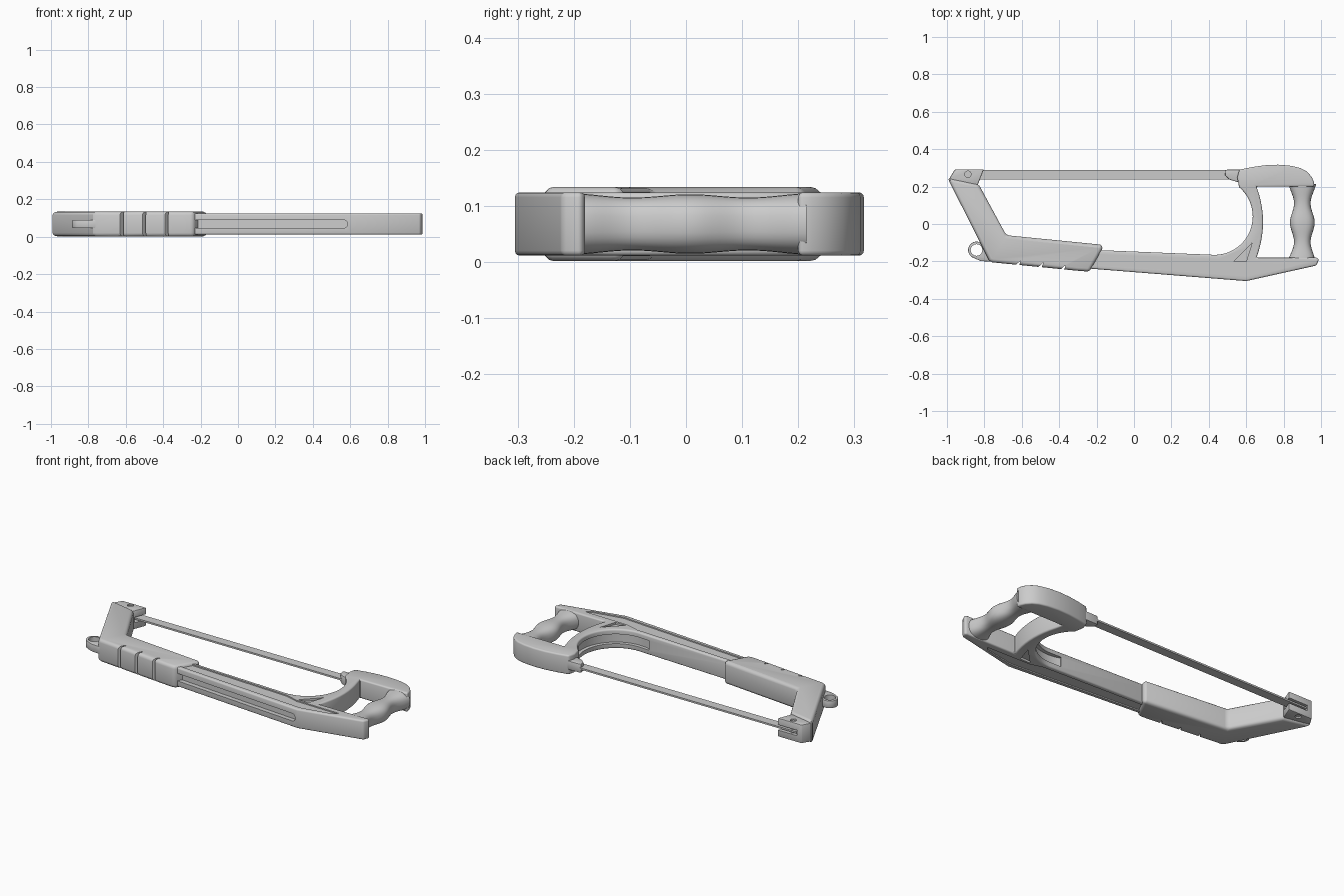
import bpy, bmesh, math
from math import sin, cos, pi, radians

if "Cube" in bpy.data.objects:
    bpy.data.objects.remove(bpy.data.objects["Cube"])

MID = 0.068  # mid-plane height of the flat-lying saw


def from_bmesh(name, bm):
    bmesh.ops.recalc_face_normals(bm, faces=bm.faces)
    me = bpy.data.meshes.new(name)
    bm.to_mesh(me)
    bm.free()
    ob = bpy.data.objects.new(name, me)
    bpy.context.collection.objects.link(ob)
    return ob


def activate(ob):
    bpy.ops.object.select_all(action='DESELECT')
    ob.select_set(True)
    bpy.context.view_layer.objects.active = ob


def slab(name, pts, half, bevel=0.0, segs=2, z=MID):
    """Outline in XY extruded symmetrically about height z."""
    bm = bmesh.new()
    face = bm.faces.new([bm.verts.new((x, y, z - half)) for x, y in pts])
    top = bmesh.ops.extrude_face_region(bm, geom=[face])
    vs = [g for g in top['geom'] if isinstance(g, bmesh.types.BMVert)]
    bmesh.ops.translate(bm, verts=vs, vec=(0, 0, 2 * half))
    ob = from_bmesh(name, bm)
    if bevel:
        m = ob.modifiers.new('bevel', 'BEVEL')
        m.width, m.segments = bevel, segs
        m.limit_method, m.angle_limit = 'ANGLE', radians(50)
        activate(ob)
        bpy.ops.object.modifier_apply(modifier='bevel')
    return ob


def cut(ob, *cutters):
    for c in cutters:
        c.hide_render = True
        m = ob.modifiers.new('cut', 'BOOLEAN')
        m.operation, m.object, m.solver = 'DIFFERENCE', c, 'EXACT'
        activate(ob)
        bpy.ops.object.modifier_apply(modifier='cut')
        bpy.data.objects.remove(c)


def smooth(ob, angle=32):
    activate(ob)
    bpy.ops.object.shade_smooth_by_angle(angle=radians(angle))


def arc(cx, cy, r, a0, a1, n):
    return [(cx + r * cos(radians(a0 + (a1 - a0) * i / n)),
             cy + r * sin(radians(a0 + (a1 - a0) * i / n))) for i in range(n + 1)]


def rect(x0, y0, x1, y1):
    return [(x0, y0), (x1, y0), (x1, y1), (x0, y1)]


# Rear frame: beam, curved pillar and top of the D handle
outline = [(-0.28, -0.235), (0.60, -0.305), (0.975, -0.222), (0.99, -0.187), (0.975, -0.18), (0.655, -0.18)]
outline += [(0.69 - 0.035 * (t / 5) ** 2, 0.01 + 0.038 * t) for t in range(-4, 6)]
outline += [(0.965, 0.2), (0.962, 0.225), (0.95, 0.252), (0.925, 0.28), (0.89, 0.299), (0.84, 0.311),
            (0.77, 0.317), (0.70, 0.314), (0.63, 0.304), (0.563, 0.29), (0.552, 0.25)]
outline += arc(0.43, 0.04, 0.205, 50, -90, 28)
outline += [(-0.28, -0.136)]
frame = slab('rear_frame', outline, 0.0565, 0.009, 3)

# Long slot on the underside of the beam
slot = [(-0.5, -0.022)] + arc(0.385, 0, 0.022, -90, 90, 10) + [(-0.5, 0.022)]
slot_cut = slab('slot_cutter', slot, 0.03, z=0)
slot_cut.rotation_euler = (pi / 2, 0, math.atan2(-0.07, 0.88))
slot_cut.location = (0.18, -0.275, MID)
bpy.context.view_layer.update()

# Groove inside the curve, and shallow panels on both faces
groove = slab('groove_cutter', arc(0.43, 0.04, 0.226, 20, -110, 28) + [(0.43, 0.04)], 0.028)
cut(frame, slot_cut, groove)
panel = [(-0.3, -0.155), (0.45, -0.189), (0.53, -0.212), (0.81, -0.218), (0.785, -0.242), (0.60, -0.278), (-0.3, -0.212)]
gusset = [(0.535, -0.2), (0.60, -0.2), (0.632, -0.10), (0.60, -0.135)]
for z in (MID - 0.0575, MID + 0.0575):
    cut(frame, slab('panel_cutter', panel, 0.008, z=z), slab('gusset_cutter', gusset, 0.013, z=z))
smooth(frame)

# Contoured grip lofted from superellipse rings
bm = bmesh.new()
N, rows, prev = 28, 33, None
for j in range(rows):
    t = j / (rows - 1)
    y = -0.2 + 0.415 * t
    wave = cos(4 * pi * t)
    flare = abs(2 * t - 1) ** 6
    cx = 0.9 - 0.006 * (1 - t) * flare
    hx = 0.055 + 0.011 * wave + 0.008 * flare
    hz = 0.05 + 0.003 * wave + 0.002 * flare
    ring = []
    for i in range(N):
        a = 2 * pi * i / N
        c, s = cos(a), sin(a)
        ring.append(bm.verts.new((cx + hx * math.copysign(abs(c) ** 0.8, c), y,
                                  MID + hz * math.copysign(abs(s) ** 0.8, s))))
    if prev:
        for i in range(N):
            bm.faces.new((prev[i], prev[(i + 1) % N], ring[(i + 1) % N], ring[i]))
    else:
        bm.faces.new(ring)
    prev = ring
bm.faces.new(prev)
smooth(from_bmesh('grip', bm), 50)

# Front sleeve and arm
sleeve = slab('front_sleeve', [
    (-0.997, 0.246), (-0.83, 0.212), (-0.683, -0.06), (-0.18, -0.110), (-0.163, -0.122),
    (-0.238, -0.255), (-0.30, -0.25), (-0.757, -0.205), (-0.775, -0.195)], 0.066, 0.02, 3)
# Finger notches along the lower edge
for x in (-0.635, -0.515, -0.395):
    y = -0.217 - 0.1 * (x + 0.635)
    cut(sleeve, slab('notch_cutter', [(x - 0.03, y - 0.03), (x + 0.012, y - 0.03), (x + 0.03, y + 0.022)], 0.1))
    for z in (MID - 0.067, MID + 0.067):
        cut(sleeve, slab('notch_cutter', [(x - 0.01, y - 0.03), (x + 0.005, y - 0.03),
                                          (x + 0.035, y + 0.03), (x + 0.027, y + 0.03)], 0.007, z=z))
smooth(sleeve)

# Hanging lug with a through hole
lug = slab('hanging_lug', arc(-0.842, -0.139, 0.045, 60, 250, 18) +
           [(-0.82, -0.198), (-0.74, -0.203), (-0.72, -0.12)], 0.022, 0.004)
cut(lug, slab('lug_hole_cutter', arc(-0.842, -0.139, 0.031, 0, 345, 23), 0.1))
smooth(lug)

# Slotted blade clamp at the tip of the arm
clamp = slab('blade_clamp', [(-0.988, 0.242), (-0.958, 0.292), (-0.803, 0.292), (-0.835, 0.21), (-0.86, 0.19)],
             0.055, 0.006)
cut(clamp, slab('clamp_slot_cutter', rect(-0.93, 0.222, -0.75, 0.33), 0.016))
for z in (MID - 0.055, MID + 0.055):
    cut(clamp, slab('pin_hole_cutter', arc(-0.888, 0.266, 0.017, 0, 337.5, 15), 0.012, z=z))
smooth(clamp)
smooth(slab('clamp_pin', arc(-0.888, 0.266, 0.014, 0, 337.5, 15), 0.048))

# Rear blade holder
holder = slab('blade_holder', [(0.485, 0.287), (0.50, 0.291), (0.60, 0.291), (0.60, 0.22), (0.55, 0.225),
                               (0.51, 0.238), (0.488, 0.258)], 0.026, 0.005)
smooth(holder)

# Saw blade
slab('blade', rect(-0.925, 0.237, 0.53, 0.29), 0.005)
